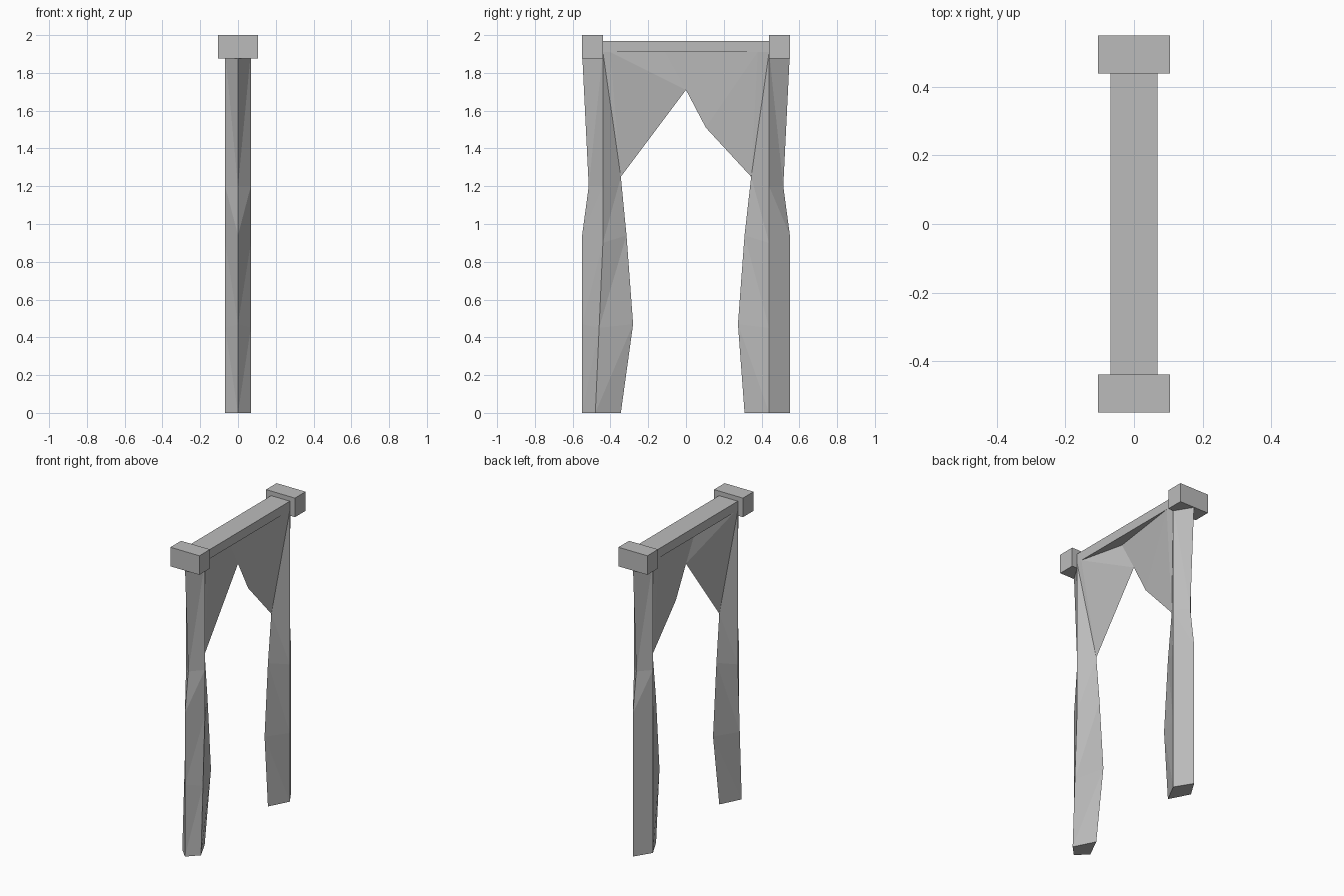
import bpy, bmesh

cube = bpy.data.objects.get("Cube")
if cube:
    bpy.data.objects.remove(cube, do_unlink=True)

# One plain grey for the whole frame
grey = bpy.data.materials.new("stone_grey")
grey.use_nodes = True
colour = (0.5, 0.5, 0.5, 1)
grey.diffuse_color = colour
grey.node_tree.nodes["Principled BSDF"].inputs["Base Color"].default_value = colour

HALF = 0.068   # half thickness of posts and beam
TOP = 1.91     # underside of the beam


def finish(name, bm):
    bmesh.ops.remove_doubles(bm, verts=bm.verts, dist=0.0005)
    bmesh.ops.recalc_face_normals(bm, faces=bm.faces)
    mesh = bpy.data.meshes.new(name)
    bm.to_mesh(mesh)
    bm.free()
    mesh.materials.append(grey)
    obj = bpy.data.objects.new(name, mesh)
    bpy.context.collection.objects.link(obj)


def box(name, lo, hi):
    bm = bmesh.new()
    bmesh.ops.create_cube(bm, size=1)
    for v in bm.verts:
        v.co = [(a + b) / 2 + c * (b - a) for a, b, c in zip(lo, hi, v.co)]
    finish(name, bm)


def post(name, end, outer, side, inner, mid, crease):
    """Diamond-section post with a wing that rises to the arch; ridges are (y, z)."""
    bm = bmesh.new()
    hub, apex = (0, -0.11, TOP), (0, 0, 1.71)

    def face(*points):
        bm.faces.new([bm.verts.new(p) for p in points])

    o = [(0, end * y, z) for y, z in outer]
    i = [(0, end * y, z) for y, z in inner]
    m = (0, end * mid, 1.51)
    for sx in (-1, 1):
        s = [(sx * HALF, end * y, z) for y, z in side]
        t = (sx * HALF, end * crease, TOP)
        # outer and inner flanks of the post
        for k in range(len(s) - 1):
            face(o[k], s[k], s[k + 1])
            face(o[k], s[k + 1], o[k + 1])
        for k in range(len(i) - 1):
            face(s[k], i[k], i[k + 1])
            face(s[k], i[k + 1], s[k + 1])
        # wing fanning out to the arch
        face(s[-2], i[-1], s[-1])
        face(s[-1], i[-1], t)
        face(t, i[-1], m)
        face(t, m, apex)
        face(t, apex, hub)
    # foot
    face(o[0], (HALF, end * side[0][0], 0), i[0], (-HALF, end * side[0][0], 0))
    finish(name, bm)


outer = [(0.55, 0), (0.55, 0.47), (0.55, 0.94), (0.515, 1.2), (0.55, TOP)]
front_side = [(0.48, 0), (0.46, 0.45), (0.44, 0.9), (0.44, 1.2), (0.44, TOP)]
back_side = [(0.44, z) for y, z in front_side]
front_inner = [(0.345, 0), (0.28, 0.47), (0.315, 0.94), (0.345, 1.25)]
back_inner = [(0.31, 0), (0.275, 0.47), (0.31, 0.94), (0.345, 1.25)]
post("front_post", -1, outer, front_side, front_inner, 0.15, 0.4)
post("back_post", 1, outer, back_side, back_inner, 0.105, 0.38)

# Beam and its end blocks
box("beam", (-HALF, -0.45, TOP), (HALF, 0.45, 1.97))
box("front_end_block", (-0.105, -0.55, 1.875), (0.105, -0.44, 2))
box("back_end_block", (-0.105, 0.44, 1.875), (0.105, 0.55, 2))
